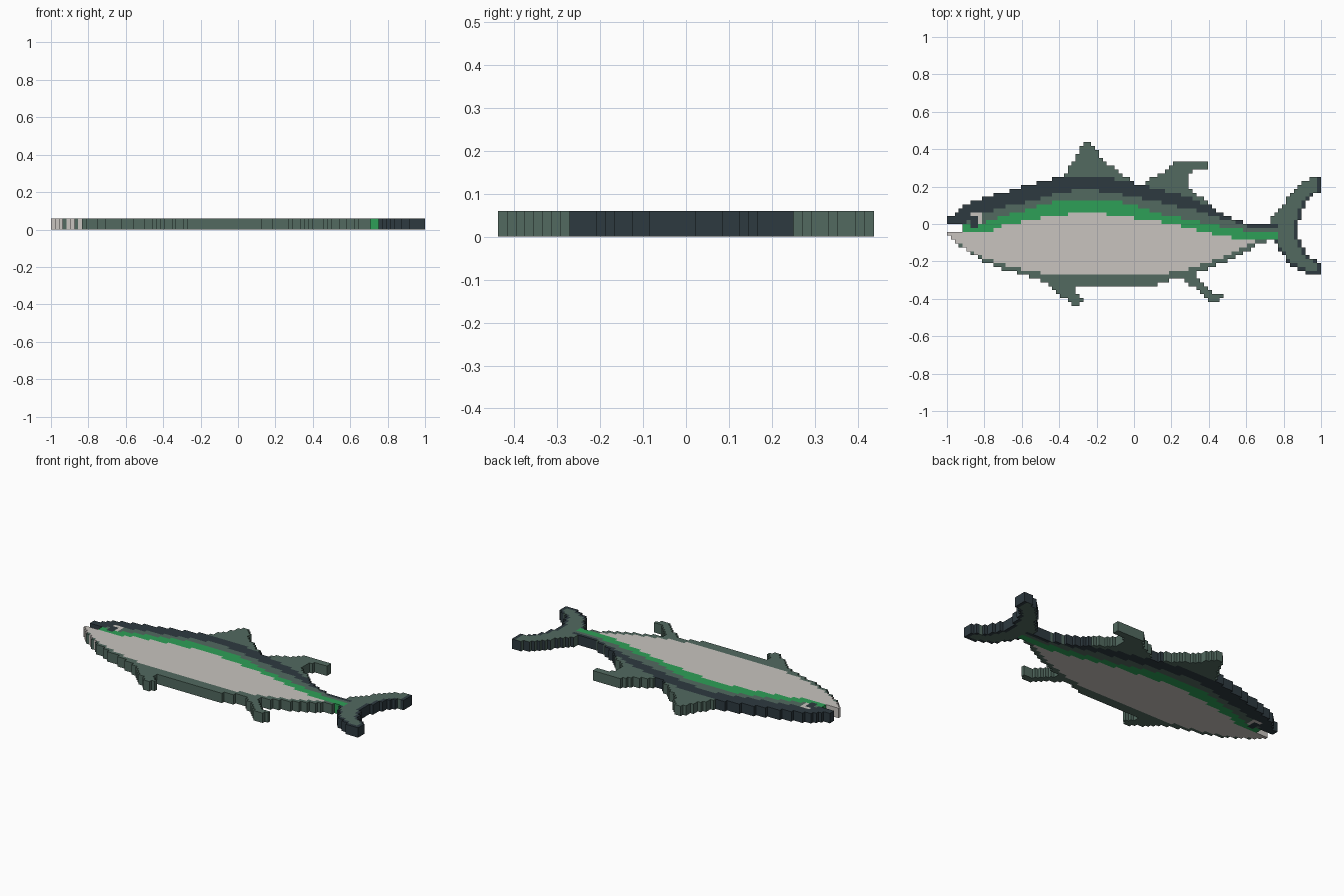
import bpy, bmesh

if "Cube" in bpy.data.objects:
    bpy.data.objects.remove(bpy.data.objects["Cube"])

# Pixel grid: 96 x 42 cells, flat slab
NX, NY = 96, 42
S = 2 / NX
Y0 = -NY * S / 2
H = 0.06

NAVY, SAGE, GREEN, BELLY = range(4)
mats = []
for name, col in (("navy back", (0.027, 0.042, 0.051)), ("sage fin", (0.084, 0.144, 0.117)),
                  ("bright green stripe", (0.027, 0.352, 0.095)), ("pale belly", (0.58, 0.55, 0.52))):
    m = bpy.data.materials.new(name)
    m.diffuse_color = (*col, 1)
    m.use_nodes = True
    m.node_tree.nodes["Principled BSDF"].inputs["Base Color"].default_value = m.diffuse_color
    mats.append(m)


def curve(xs, ys):
    """Piecewise linear function through the points."""
    def f(x):
        if x <= xs[0]:
            return ys[0]
        for a, b, p, q in zip(xs, xs[1:], ys, ys[1:]):
            if x <= b:
                return p + (q - p) * (x - a) / (b - a)
        return ys[-1]
    return f


def inside(pts, x, y):
    hit = False
    for (ax, ay), (bx, by) in zip(pts, pts[1:] + pts[:1]):
        if (ay > y) != (by > y) and x < ax + (bx - ax) * (y - ay) / (by - ay):
            hit = not hit
    return hit


# Body bands, from back to keel
X = (-1, -.9, -.8, -.7, -.6, -.5, -.4, -.3, -.2, -.1, 0, .1, .2, .3, .4, .5, .6, .76)
back = curve(X, (.03, .1, .145, .17, .2, .225, .25, .26, .26, .24, .22, .19, .17, .14, .1, .04, 0, 0))
navy_low = curve(X, (-.01, .01, .06, .09, .11, .135, .165, .185, .18, .165, .145, .125, .1, .08, .05, .02, -.01, -.02))
green_top = curve(X, (-.01, 0, .01, .04, .07, .1, .12, .125, .125, .12, .1, .065, .04, .02, 0, -.02, -.035, -.035))
belly_top = curve(X, (-.04, -.045, -.05, -.01, .01, .03, .045, .06, .06, .045, .03, .02, 0, -.02, -.05, -.07, -.08, -.09))
belly_low = curve((-1, -.96, -.9, -.8, -.7, -.6, -.42, .1, .2, .3, .4, .5, .6, .67),
                  (-.05, -.09, -.13, -.18, -.215, -.24, -.28, -.28, -.26, -.235, -.205, -.165, -.12, -.08))
keel = curve((-1, -.96, -.9, -.8, -.7, -.6, -.5, -.44, .1, .2, .3, .4, .5, .6, .66, .72),
             (-.05, -.09, -.135, -.2, -.24, -.27, -.3, -.33, -.33, -.3, -.27, -.235, -.195, -.15, -.11, -.09))


def body_colour(x, y):
    if x > .77 or y > back(x) or y < keel(x):
        return None
    if x < -.92 and -.04 < y < 0:      # open mouth
        return None
    if y > navy_low(x):
        return NAVY
    if y > green_top(x):
        return SAGE
    if y > belly_top(x):
        return GREEN
    return BELLY if y > belly_low(x) else SAGE


def eye_colour(x, y):
    if -.876 < x < -.833 and -.021 < y < .042:
        return NAVY
    return BELLY if -.876 < x < -.812 and 0 < y < .063 else None


# Fin outlines
fins = {
    "front_dorsal_fin": [(-.38, .2), (-.36, .28), (-.31, .355), (-.27, .43), (-.25, .45), (-.22, .42),
                         (-.18, .36), (-.1, .29), (-.02, .24), (.03, .2), (0, .15)],
    "rear_dorsal_fin": [(.03, .18), (.08, .24), (.16, .28), (.22, .325), (.405, .325), (.405, .3),
                        (.32, .29), (.29, .26), (.285, .21), (.32, .17), (.39, .12), (.39, .05)],
    "pelvic_fin": [(-.49, -.29), (-.43, -.35), (-.385, -.39), (-.34, -.42), (-.33, -.44), (-.29, -.44),
                   (-.27, -.4), (-.31, -.375), (-.31, -.3)],
    "anal_fin": [(.27, -.24), (.28, -.31), (.32, -.335), (.37, -.37), (.4, -.415), (.455, -.415),
                 (.48, -.375), (.42, -.37), (.39, -.34), (.35, -.3), (.33, -.24)],
    "tail_fin": [(.72, -.0), (.75, .05), (.8, .09), (.84, .17), (.9, .225), (.94, .24), (1.01, .24), (1.01, .18),
                 (.95, .15), (.93, .12), (.9, .07), (.88, 0), (.88, -.06), (.9, -.12), (.94, -.18),
                 (1.01, -.21), (1.01, -.25), (.98, -.275), (.94, -.27), (.88, -.25), (.83, -.21),
                 (.79, -.16), (.77, -.11), (.72, -.06)],
}

# Assign every cell to one part: eye over body over fins
parts = {n: {} for n in ("eye", "body", *fins)}
filled = set()
for i in range(NX):
    for j in range(NY):
        x, y = -1 + (i + .5) * S, Y0 + (j + .5) * S
        for name in parts:
            if name == "eye":
                c = eye_colour(x, y)
            elif name == "body":
                c = body_colour(x, y)
            else:
                c = SAGE if inside(fins[name], x, y) else None
            if c is not None:
                parts[name][i, j] = c
                filled.add((i, j))
                break

# Navy trim on the trailing and lower edges of the tail
tail = parts["tail_fin"]
for i, j in tail:
    if (i + 1, j) not in filled or (j < NY / 2 - 3 and (i, j - 1) not in filled):
        tail[i, j] = NAVY

# Neighbour direction and the two wall corners on that side
SIDES = (((1, 0), (1, 0), (1, 1)), ((-1, 0), (0, 1), (0, 0)),
         ((0, 1), (1, 1), (0, 1)), ((0, -1), (0, 0), (1, 0)))


def build(name, cells):
    bm = bmesh.new()
    cache = {}

    def v(i, j, k):
        if (i, j, k) not in cache:
            cache[i, j, k] = bm.verts.new((-1 + i * S, Y0 + j * S, k * H))
        return cache[i, j, k]

    for (i, j), c in cells.items():
        ring = ((i, j), (i + 1, j), (i + 1, j + 1), (i, j + 1))
        bm.faces.new([v(*p, 1) for p in ring]).material_index = c
        bm.faces.new([v(*p, 0) for p in reversed(ring)]).material_index = c
        for (dx, dy), a, b in SIDES:
            if (i + dx, j + dy) in filled:
                continue
            p, q = (i + a[0], j + a[1]), (i + b[0], j + b[1])
            wall = bm.faces.new((v(*p, 0), v(*q, 0), v(*q, 1), v(*p, 1)))
            wall.material_index = NAVY if name == "tail_fin" and dy == 1 and j > NY / 2 else c
    me = bpy.data.meshes.new(name)
    bm.to_mesh(me)
    bm.free()
    for m in mats:
        me.materials.append(m)
    bpy.context.collection.objects.link(bpy.data.objects.new(name, me))


for name, cells in parts.items():
    build(name, cells)
